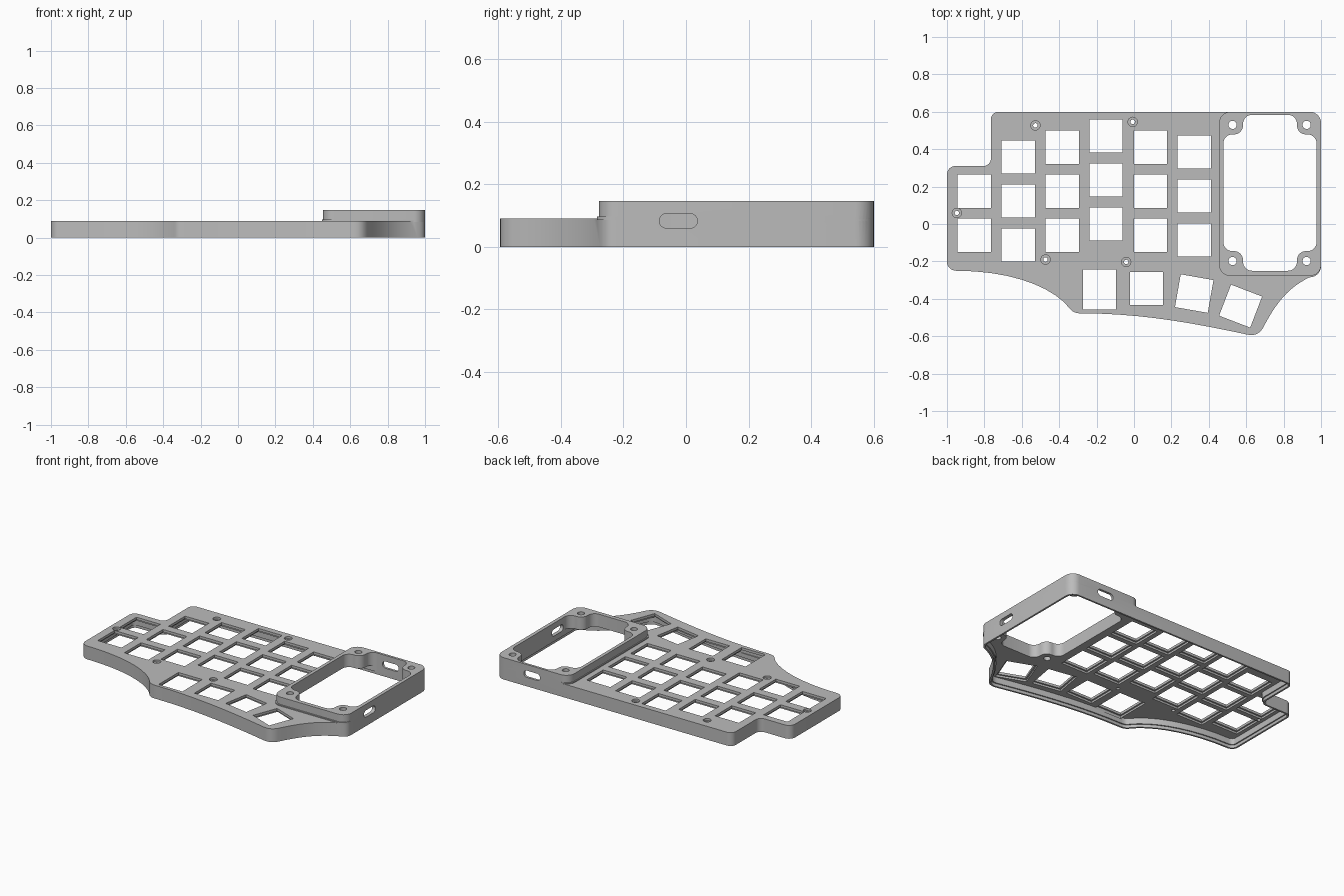
import bpy, bmesh, math
from mathutils import Vector
from mathutils.geometry import interpolate_bezier

old = bpy.data.objects.get("Cube")
if old:
    bpy.data.objects.remove(old, do_unlink=True)

grey = bpy.data.materials.new("plain grey")
grey.use_nodes = True
grey.diffuse_color = (0.5, 0.5, 0.5, 1)
for node in grey.node_tree.nodes:
    if node.type == 'BSDF_PRINCIPLED':
        node.inputs["Base Color"].default_value = grey.diffuse_color
        node.inputs["Roughness"].default_value = 0.6


# ---- outline helpers (loops run counter-clockwise) ----
def bezier(a, b, c, d, steps=10):
    pts = interpolate_bezier(Vector(a), Vector(b), Vector(c), Vector(d), steps)
    return [Vector((p.x, p.y)) for p in pts]


def corner(before, point, after, r):
    a, p, c = Vector(before), Vector(point), Vector(after)
    start = p + (a - p).normalized() * r
    end = p + (c - p).normalized() * r
    return bezier(start, start.lerp(p, 0.55), end.lerp(p, 0.55), end, 9)


def rounded(pts, r):
    n = len(pts)
    loop = []
    for i in range(n):
        loop += corner(pts[i - 1], pts[i], pts[(i + 1) % n], r)
    return loop


def rect(x0, y0, x1, y1):
    return [(x0, y0), (x1, y0), (x1, y1), (x0, y1)]


def circle(x, y, r, n=24):
    return [(x + r * math.cos(math.tau * i / n), y + r * math.sin(math.tau * i / n))
            for i in range(n)]


def turned_rect(x, y, w, h, degrees):
    c, s = math.cos(math.radians(degrees)), math.sin(math.radians(degrees))
    return [(x + c * u - s * v, y + s * u + c * v)
            for u, v in rect(-w / 2, -h / 2, w / 2, h / 2)]


def inset(loop, d):
    out = []
    for i, p in enumerate(loop):
        e1 = (p - loop[i - 1]).normalized()
        e2 = (loop[(i + 1) % len(loop)] - p).normalized()
        n1, n2 = Vector((-e1.y, e1.x)), Vector((-e2.y, e2.x))
        out.append(p + (n1 + n2) * d / (1 + n1.dot(n2)))
    return out


# ---- solid helpers ----
def prisms(name, loops, z0, z1, place=lambda u, v, w: (u, v, w)):
    bm = bmesh.new()
    for loop in loops:
        verts = [bm.verts.new(place(p[0], p[1], z0)) for p in loop]
        face = bm.faces.new(verts)
        new = bmesh.ops.extrude_face_region(bm, geom=[face])["geom"]
        shift = Vector(place(0, 0, z1)) - Vector(place(0, 0, z0))
        bmesh.ops.translate(bm, vec=shift,
                            verts=[g for g in new if isinstance(g, bmesh.types.BMVert)])
    bmesh.ops.recalc_face_normals(bm, faces=bm.faces[:])
    mesh = bpy.data.meshes.new(name)
    bm.to_mesh(mesh)
    bm.free()
    obj = bpy.data.objects.new(name, mesh)
    bpy.context.collection.objects.link(obj)
    return obj


def combine(target, tool, operation='DIFFERENCE'):
    tool.hide_render = True
    mod = target.modifiers.new(tool.name, 'BOOLEAN')
    mod.operation, mod.solver, mod.object = operation, 'EXACT', tool
    bpy.context.view_layer.objects.active = target
    bpy.ops.object.modifier_apply(modifier=mod.name)
    bpy.data.objects.remove(tool, do_unlink=True)


# ---- case outline: curved front edge, then the stepped back ----
front_edge = [
    ((-1, -.205), (-1, -.23), (-.975, -.25), (-.95, -.25)),
    ((-.95, -.25), (-.65, -.25), (-.43, -.34), (-.345, -.45)),
    ((-.345, -.45), (-.325, -.478), (-.3, -.478), (-.27, -.478)),
    ((-.27, -.478), (.02, -.478), (.3, -.525), (.6, -.59)),
    ((.6, -.59), (.65, -.603), (.675, -.58), (.69, -.555)),
    ((.69, -.555), (.76, -.42), (.83, -.33), (.96, -.275)),
    ((.96, -.275), (.985, -.265), (1, -.25), (1, -.22)),
]
outline = []
for curve in front_edge:
    outline += bezier(*curve)[:-1]
outline.append(Vector((1, -.22)))
back = [(1, 0), (1, .6), (-.765, .6), (-.765, .31), (-1, .31), (-1, 0)]
for a, b, c, r in zip(back, back[1:], back[2:], (.06, .04, .04, .045)):
    outline += corner(a, b, c, r)

# ---- body with the raised bay and its small foot step ----
case = prisms("keyboard_case", [outline], 0, .09)
combine(case, prisms("bay_foot", [rounded(rect(.449, -.285, 1, .6), .06)], .085, .097), 'UNION')
combine(case, prisms("raised_bay", [rounded(rect(.455, -.278, 1, .6), .06)], .08, .147), 'UNION')

# ---- hollow underside with a ledge for the base plate ----
combine(case, prisms("cavity", [inset(outline, .02)], -.1, .06))
combine(case, prisms("base_ledge", [inset(outline, .012)], -.12, .02))

# ---- bay opening, leaving a screw boss in each corner ----
x0, x1, y0, y1, b = .478, .976, -.25, .584, .105
opening = [(x0 + b, y0), (x1 - b, y0), (x1 - b, y0 + b), (x1, y0 + b),
           (x1, y1 - b), (x1 - b, y1 - b), (x1 - b, y1), (x0 + b, y1),
           (x0 + b, y1 - b), (x0, y1 - b), (x0, y0 + b), (x0 + b, y0 + b)]
combine(case, prisms("bay_opening", [rounded(opening, .048)], -.2, .3))
bosses = [circle(x, y, .022) for x in (.527, .923) for y in (-.198, .53)]
combine(case, prisms("boss_holes", bosses, -.2, .3))

# ---- key openings: columns of three, and four thumb keys ----
pitch, key = .235, .178
columns = [(-.854, -.06, 2), (-.619, -.112, 3), (-.383, -.06, 3),
           (-.15, 0, 3), (.088, -.06, 3), (.322, -.085, 3)]
keys = [(x, y + pitch * i, key, 0) for x, y, n in columns for i in range(n)]
keys += [(-.185, -.35, .212, 0), (.067, -.345, key, 0),
         (.322, -.372, key, -10), (.57, -.439, key, -21)]
for name, grow, z0, z1 in (("key_reliefs", .022, .05, .073), ("key_holes", 0, .045, .3)):
    loops = [turned_rect(x, y, key + grow, h + grow, a) for x, y, h, a in keys]
    combine(case, prisms(name, loops, z0, z1))

# ---- counterbored screw holes ----
screws = [(-.527, .527), (-.007, .546), (-.947, .059), (-.473, -.19), (-.042, -.203)]
for name, r, z0 in (("screw_heads", .025, .076), ("screw_shafts", .012, .04)):
    combine(case, prisms(name, [circle(x, y, r) for x, y in screws], z0, .3))

# ---- cable slots through the left and back walls of the bay ----
side_slot = rounded(rect(-.085, .06, .036, .106), .022)
back_slot = rounded(rect(.67, .06, .791, .106), .022)
combine(case, prisms("side_slot", [side_slot], .95, 1.1, lambda u, v, w: (w, u, v)))
combine(case, prisms("back_slot", [back_slot], .55, .7, lambda u, v, w: (u, w, v)))

# ---- finish ----
case.data.materials.clear()
case.data.materials.append(grey)
for poly in case.data.polygons:
    poly.material_index = 0
bpy.ops.object.select_all(action='DESELECT')
case.select_set(True)
bpy.context.view_layer.objects.active = case
bpy.ops.object.shade_smooth_by_angle(angle=math.radians(30))
